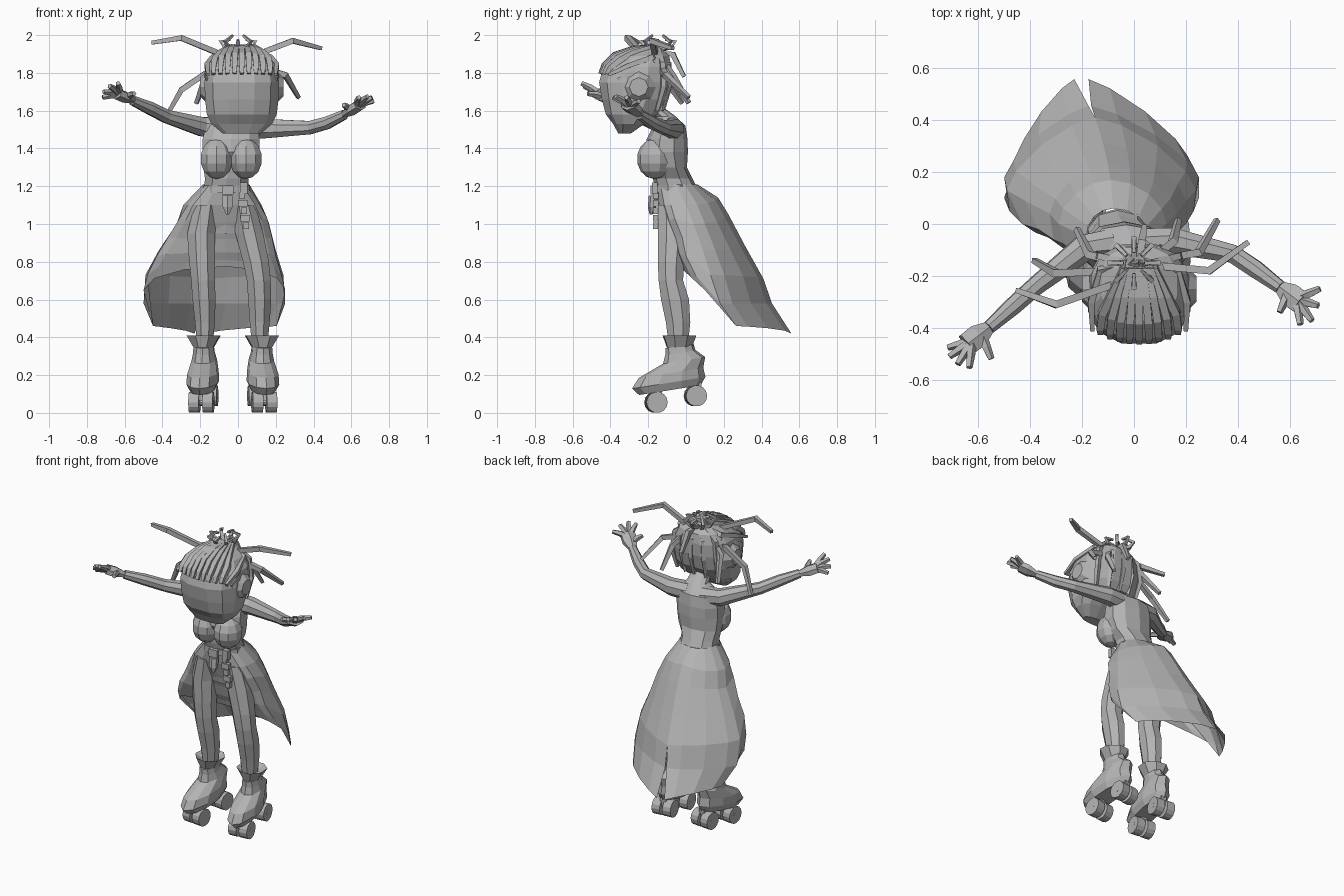
import bpy
import bmesh
from math import sin, cos, pi, radians
from mathutils import Vector, Matrix

default_cube = bpy.data.objects.get("Cube")
if default_cube:
    bpy.data.objects.remove(default_cube, do_unlink=True)

grey = bpy.data.materials.new("plain_grey")
grey.use_nodes = True
colour = (0.45, 0.45, 0.45, 1)
grey.diffuse_color = colour
grey.node_tree.nodes["Principled BSDF"].inputs["Base Color"].default_value = colour


def finish(name, bm):
    bmesh.ops.recalc_face_normals(bm, faces=bm.faces)
    mesh = bpy.data.meshes.new(name)
    bm.to_mesh(mesh)
    bm.free()
    mesh.materials.append(grey)
    part = bpy.data.objects.new(name, mesh)
    bpy.context.collection.objects.link(part)
    return part


def skin(name, rings, closed=True):
    """Join rows of points with quads; closed rows also get end caps."""
    bm = bmesh.new()
    rows = [[bm.verts.new(point) for point in ring] for ring in rings]
    count = len(rows[0])
    for low, high in zip(rows, rows[1:]):
        for i in range(count if closed else count - 1):
            j = (i + 1) % count
            bm.faces.new((low[i], low[j], high[j], high[i]))
    if closed:
        bm.faces.new(rows[0])
        bm.faces.new(rows[-1])
    return finish(name, bm)


def loft(name, sections, sides=10, square=1.0, tilt=0.0):
    """Stack level ovals given as centre x, centre y, z, radius x, radius y."""
    def bulge(value):
        return (1 if value > 0 else -1) * abs(value) ** square
    rings = []
    for cx, cy, z, rx, ry in sections:
        ring = []
        for i in range(sides):
            angle = 2 * pi * (i + 0.5) / sides
            y = cy + ry * bulge(sin(angle))
            ring.append((cx + rx * bulge(cos(angle)), y, z + tilt * y))
        rings.append(ring)
    return skin(name, rings)


def tube(name, path, radii, sides=4, flat=1.0):
    """Sweep a tapering polygon along a path."""
    points = [Vector(p) for p in path]
    last = len(points) - 1
    rings, across = [], None
    for i, point in enumerate(points):
        along = (points[min(i + 1, last)] - points[max(i - 1, 0)]).normalized()
        if across is None:
            across = along.cross(Vector((0, 0, 1)))
            if across.length < 0.2:
                across = Vector((1, 0, 0))
        across = (across - along * across.dot(along)).normalized()
        up = across.cross(along)
        angles = [2 * pi * (k + 0.5) / sides for k in range(sides)]
        rings.append([point + radii[i] * (across * cos(a) + up * sin(a) * flat) for a in angles])
    return skin(name, rings)


def box(name, centre, size):
    bm = bmesh.new()
    bmesh.ops.create_cube(bm, size=1, matrix=Matrix.Translation(centre) @ Matrix.Diagonal((*size, 1)))
    return finish(name, bm)


def disc(name, centre, radius, outer, depth, sides, turn=90):
    bm = bmesh.new()
    place = Matrix.Translation(centre) @ Matrix.Rotation(radians(turn), 4, 'Y')
    bmesh.ops.create_cone(bm, cap_ends=True, segments=sides, radius1=radius,
                          radius2=outer, depth=depth, matrix=place)
    return finish(name, bm)


# Torso, neck and hips
loft("torso", [(-.062, -.055, 1.2, .122, .11), (-.06, -.07, 1.24, .12, .105),
               (-.045, -.085, 1.3, .145, .09), (-.037, -.105, 1.38, .157, .115),
               (-.037, -.1, 1.45, .157, .108), (-.03, -.088, 1.52, .145, .085),
               (-.01, -.11, 1.57, .07, .055), (0, -.2, 1.64, .05, .05)], square=.9)
loft("hips", [(-.065, -.055, .95, .1, .05), (-.065, -.055, 1.02, .15, .065),
              (-.06, -.06, 1.1, .15, .085), (-.062, -.055, 1.21, .115, .105)])
for side, x in (("right", -.113), ("left", .042)):
    bm = bmesh.new()
    shape = Matrix.Translation((x, -.165, 1.345)) @ Matrix.Diagonal((.09, .095, .107, 1))
    bmesh.ops.create_uvsphere(bm, u_segments=10, v_segments=7, radius=1, matrix=shape)
    finish(side + "_chest", bm)

# Belt with pouch and hanging chain
loft("belt", [(-.062, -.058, z, .13, .118) for z in (1.165, 1.205)])
box("buckle", (-.055, -.178, 1.18), (.06, .02, .05))
loft("pouch", [(-.055, -.185, 1.05, .008, .008), (-.055, -.18, 1.09, .03, .022),
               (-.055, -.175, 1.15, .03, .022)], sides=6)
for i in range(5):
    box("chain_link", (.02 + .006 * i, -.16, 1.15 - .04 * i),
        (.05 if i % 2 else .03, .03, .035))
box("belt_clip", (.03, -.165, 1.19), (.04, .03, .06))

# Legs: shared section heights, with a line of centres for each side
leg_shape = [(-.075, 1.1, .065, .08), (-.07, .95, .08, .085), (-.08, .8, .074, .075),
             (-.08, .7, .068, .07), (-.058, .6, .066, .08), (-.042, .48, .057, .07),
             (-.04, .36, .045, .055)]
leg_lines = {"right": (-.17, -.195, -.19, -.185, -.18, -.175, -.175),
             "left": (.03, .06, .095, .11, .115, .115, .115)}
for side, line in leg_lines.items():
    loft(side + "_leg", [(x, *section) for x, section in zip(line, leg_shape)], sides=8)

# Roller skates, toes turned out: boot, flared cuff, trucks and wheels
boot_shape = [(-.085, .135, .065, .165), (-.092, .175, .085, .195), (-.08, .225, .083, .172),
              (-.01, .28, .068, .112), (-.03, .325, .058, .08), (-.035, .36, .055, .075)]
for side, x, turn in (("right", -.178, -.1), ("left", .123, .1)):
    skate = [loft(side + "_boot", [(0, *section) for section in boot_shape], tilt=.16),
             loft(side + "_cuff", [(0, -.035, .345, .055, .07), (0, -.035, .41, .095, .093),
                                   (0, -.035, .385, .05, .055)], sides=8)]
    for y, z in ((-.16, .056), (.05, .09)):
        skate.append(box(side + "_truck", (0, y, z + .04), (.04, .06, .06)))
        skate.append(disc(side + "_axle", (0, y, z), .018, .018, .13, 8))
        for offset in (-.037, .037):
            skate.append(disc(side + "_wheel", (offset, y, z), .056, .056, .055, 14))
    for part in skate:
        part.location.x = x
        part.rotation_euler.z = turn

# Split overskirt, short in front and long behind.
# Each row gives y and z of the back edge, the side, the front corner and the front middle
skirt_rows = [(.06, 1.21, -.05, 1.21, -.1, 1.205, -.168, 1.2),
              (.17, 1.14, 0, 1.1, -.08, 1.1, -.15, 1.1),
              (.225, 1.05, .04, 1, -.06, 1.03, -.12, 1.01),
              (.315, .88, .09, .86, -.02, .93, -.085, .92),
              (.41, .71, .13, .73, 0, .83, -.065, .85),
              (.455, .58, .18, .58, .05, .73, -.045, .81),
              (.558, .42, .265, .46, .1, .65, -.035, .775)]
skirt_widths = {
    "right": [(-.08, -.185, -.17), (-.09, -.29, -.265), (-.1, -.325, -.31), (-.12, -.42, -.37),
              (-.15, -.49, -.43), (-.175, -.5, -.48), (-.23, -.45, -.5)],
    "left": [(-.08, .06, .04), (-.09, .125, .115), (-.1, .165, .155), (-.12, .2, .18),
             (-.15, .24, .2), (-.165, .25, .23), (-.175, .205, .25)]}
for side, widths in skirt_widths.items():
    grid = []
    for level, (width, heights) in enumerate(zip(widths, skirt_rows)):
        back_x, side_x, front_x = width
        yb, zb, ys, zs, yf, zf, yc, zc = heights
        sharp = 1 + level * .1
        row = []
        for step in range(5):
            s, c = sin(step * pi / 8), abs(cos(step * pi / 8))
            row.append((back_x + (side_x - back_x) * s ** sharp, ys + (yb - ys) * c ** sharp,
                        zb + (zs - zb) * s))
        for step in range(4):
            s, c = sin(step * pi / 6), cos(step * pi / 6)
            row.append((-.065 + (front_x + .065) * c, yf + (yc - yf) * s, zf + (zc - zf) * s))
        grid.append(row)
    skin(side + "_skirt_panel", grid, closed=False)

# Arms and open hands
arms = {"right": [(-.08, -.075, 1.505), (-.19, -.09, 1.515), (-.38, -.24, 1.57),
                  (-.47, -.32, 1.615), (-.56, -.4, 1.655)],
        "left": [(.02, -.075, 1.505), (.15, -.065, 1.505), (.38, -.115, 1.51),
                 (.47, -.175, 1.535), (.565, -.245, 1.58)]}
palms = {"right": (-.645, -.465, 1.69), "left": (.645, -.305, 1.63)}
tips = {"right": [(-.717, -.475, 1.67), (-.712, -.51, 1.7), (-.68, -.54, 1.73),
                  (-.635, -.553, 1.745), (-.55, -.52, 1.69)],
        "left": [(.717, -.25, 1.65), (.71, -.315, 1.67), (.685, -.373, 1.675),
                 (.64, -.387, 1.67), (.56, -.34, 1.63)]}
for side, path in arms.items():
    tube(side + "_arm", path, (.062, .055, .038, .036, .027), sides=8)
    wrist, palm = Vector(path[-1]), Vector(palms[side])
    tube(side + "_palm", [wrist, wrist.lerp(palm, .5), palm], (.029, .052, .05), sides=6, flat=.6)
    for number, tip in enumerate(tips[side]):
        tip = Vector(tip)
        thumb = number == 4
        root = wrist.lerp(palm, .35 if thumb else .75)
        knuckle = root.lerp(tip, .55) + Vector((0, 0, .006))
        tube(side + ("_thumb" if thumb else "_finger"), [root, knuckle, tip],
             (.021, .018, .013), sides=5)

# Head and ears
mid = .02
loft("head", [(mid, -.325, 1.48, .105, .035), (mid, -.303, 1.53, .165, .085),
              (mid, -.288, 1.58, .19, .14), (mid, -.273, 1.66, .2, .178),
              (mid, -.27, 1.75, .203, .195), (mid, -.258, 1.83, .19, .185),
              (mid, -.23, 1.89, .15, .145), (mid, -.19, 1.93, .08, .06)],
     sides=12, square=.8)
for side, sign in (("right", -1), ("left", 1)):
    disc(side + "_ear", (mid + sign * .2, -.25, 1.725), .09, .05, .04, 8, turn=90 * sign)

# Braided rows over the crown and sparse braids down the back of the head
for i in range(9):
    e = i / 4 - 1
    x, drop, shift = .15 * e, .025 * e * e, .035 * e * e
    tube("crown_braid", [(mid + x, -.455 + shift, 1.795), (mid + x, -.435 + shift, 1.84 - drop / 2),
                         (mid + x * .95, -.38 + shift, 1.895 - drop),
                         (mid + x * .75, -.28, 1.93 - drop), (mid + x * .4, -.17, 1.94)],
         (.014, .02, .022, .02, .016))
    if i % 2 == 0:
        tube("back_braid", [(mid + x * .3, -.15, 1.925), (mid + x, -.09 - shift, 1.85),
                            (mid + x * 1.1, -.085 - shift, 1.73), (mid + x, -.12 - shift, 1.6)],
             (.018, .018, .018, .012))
for sign in (-1, 1):
    for low in (0, .05):
        tube("side_braid", [(mid + sign * .18, -.41 + low, 1.79 - low / 2),
                            (mid + sign * .185, -.3, 1.84 - low),
                            (mid + sign * .15, -.18, 1.88 - low / 2), (mid, -.15, 1.93)],
             (.012, .018, .02, .015))

# Knot of bent strands on top, looping outward and back in
knot = Vector((mid - .02, -.15, 1.915))
for i in range(8):
    a = i * pi / 4
    out = Vector((cos(a), sin(a), 0))
    tube("knot_strand", [knot, knot + out * .07 + Vector((0, 0, .02)),
                         knot + out * .095 + Vector((0, 0, .05)),
                         knot + out * .04 + Vector((0, 0, .083 if i % 2 else .06))],
         (.014, .014, .013, .008))

# Long loose locks
locks = [[(-.07, -.23, 1.89), (-.3, -.31, 1.985), (-.455, -.255, 1.96)],
         [(.08, -.16, 1.89), (.29, -.18, 1.97), (.44, -.07, 1.93)],
         [(-.08, -.18, 1.86), (-.3, -.19, 1.71), (-.385, -.14, 1.56)],
         [(.08, -.14, 1.84), (.25, -.11, 1.79), (.32, .015, 1.67)],
         [(-.05, -.15, 1.9), (-.17, -.12, 1.78), (-.22, -.02, 1.64)],
         [(.05, -.15, 1.9), (.15, -.07, 1.78), (.17, .015, 1.64)],
         [(.02, -.15, 1.9), (.03, -.07, 1.9), (.04, -.01, 1.78)]]
for path in locks:
    tube("loose_lock", path, (.02, .021, .014))
